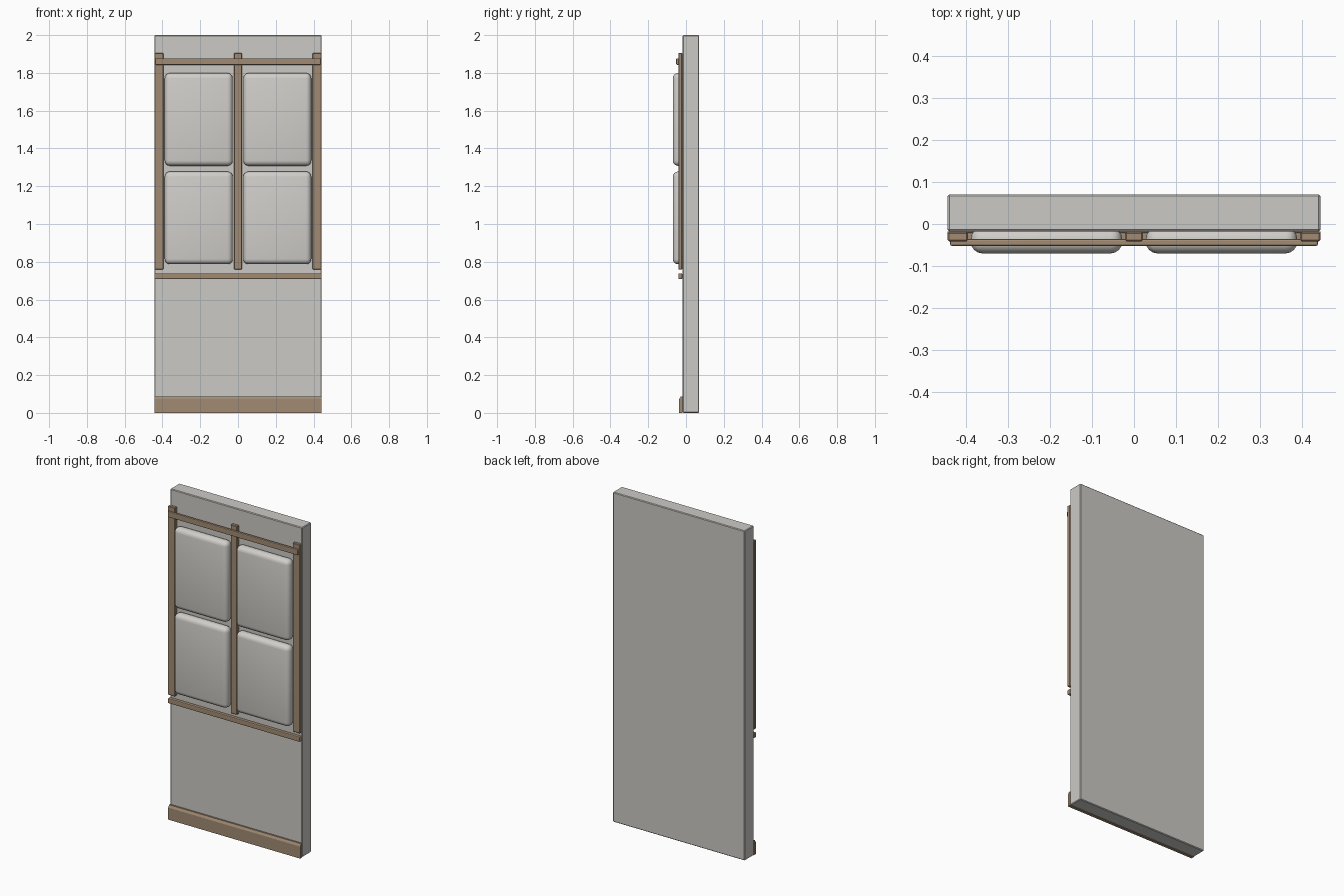
import bpy, bmesh

cube = bpy.data.objects.get("Cube")
if cube:
    bpy.data.objects.remove(cube, do_unlink=True)


def material(name, rgb):
    m = bpy.data.materials.new(name)
    m.use_nodes = True
    m.diffuse_color = (*rgb, 1)
    m.node_tree.nodes["Principled BSDF"].inputs["Base Color"].default_value = (*rgb, 1)
    return m


plaster = material("warm grey plaster", (0.60, 0.59, 0.56))
fabric = material("pale grey fabric", (0.64, 0.62, 0.59))
wood = material("tan wood", (0.36, 0.26, 0.17))


def finish(bm, name, mat):
    mesh = bpy.data.meshes.new(name)
    bm.to_mesh(mesh)
    bm.free()
    mesh.materials.append(mat)
    ob = bpy.data.objects.new(name, mesh)
    bpy.context.collection.objects.link(ob)
    return ob


def box(name, mat, x, y, z, bevel, segments=1, cushion=False):
    """Bevelled box spanning the (min, max) pairs x, y and z."""
    bm = bmesh.new()
    bmesh.ops.create_cube(bm, size=1)
    for v in bm.verts:
        v.co = [r[0] if c < 0 else r[1] for c, r in zip(v.co, (x, y, z))]
    bmesh.ops.bevel(bm, geom=bm.edges[:], offset=bevel, segments=segments,
                    profile=0.5, affect='EDGES')
    if cushion:
        # fan the large front face from its centre and smooth everything
        bm.normal_update()
        front = max((f for f in bm.faces if f.normal.y < -0.99), key=lambda f: f.calc_area())
        bmesh.ops.poke(bm, faces=[front])
        for f in bm.faces:
            f.smooth = True
    return finish(bm, name, mat)


WALL_Y = -0.0175
HALF = 0.443

# wall slab
box("wall_panel", plaster, (-HALF, HALF), (WALL_Y, 0.07), (0, 2), 0.004)

# baseboard with a chamfered top edge, extruded across the width
bm = bmesh.new()
profile = [(WALL_Y, 0), (-0.036, 0), (-0.036, 0.073), (-0.028, 0.087), (WALL_Y, 0.087)]
face = bm.faces.new([bm.verts.new((-HALF, y, z)) for y, z in profile])
side = bmesh.ops.extrude_face_region(bm, geom=[face])
bmesh.ops.translate(bm, vec=(2 * HALF, 0, 0),
                    verts=[v for v in side["geom"] if isinstance(v, bmesh.types.BMVert)])
bmesh.ops.recalc_face_normals(bm, faces=bm.faces[:])
finish(bm, "baseboard", wood)

# upright posts
POST_Y = (-0.041, -0.0195)
for name, x in (("right_post", (-HALF, -0.395)), ("middle_post", (-0.021, 0.021)),
                ("left_post", (0.395, HALF))):
    box(name, wood, x, POST_Y, (0.76, 1.905), 0.003)

# horizontal rails
box("upper_rail", wood, (-0.437, 0.437), (-0.052, -0.036), (1.843, 1.877), 0.004, 2)
box("lower_rail", wood, (-HALF, HALF), (-0.041, -0.0195), (0.708, 0.739), 0.005, 2)

# padded cushions, two rows either side of the middle post
for row, z in (("upper", (1.308, 1.799)), ("lower", (0.787, 1.278))):
    for hand, s in (("left", 1), ("right", -1)):
        x = sorted((s * 0.028, s * 0.388))
        box(f"{row}_{hand}_cushion", fabric, x, (-0.07, -0.008), z, 0.028, 4, True)
